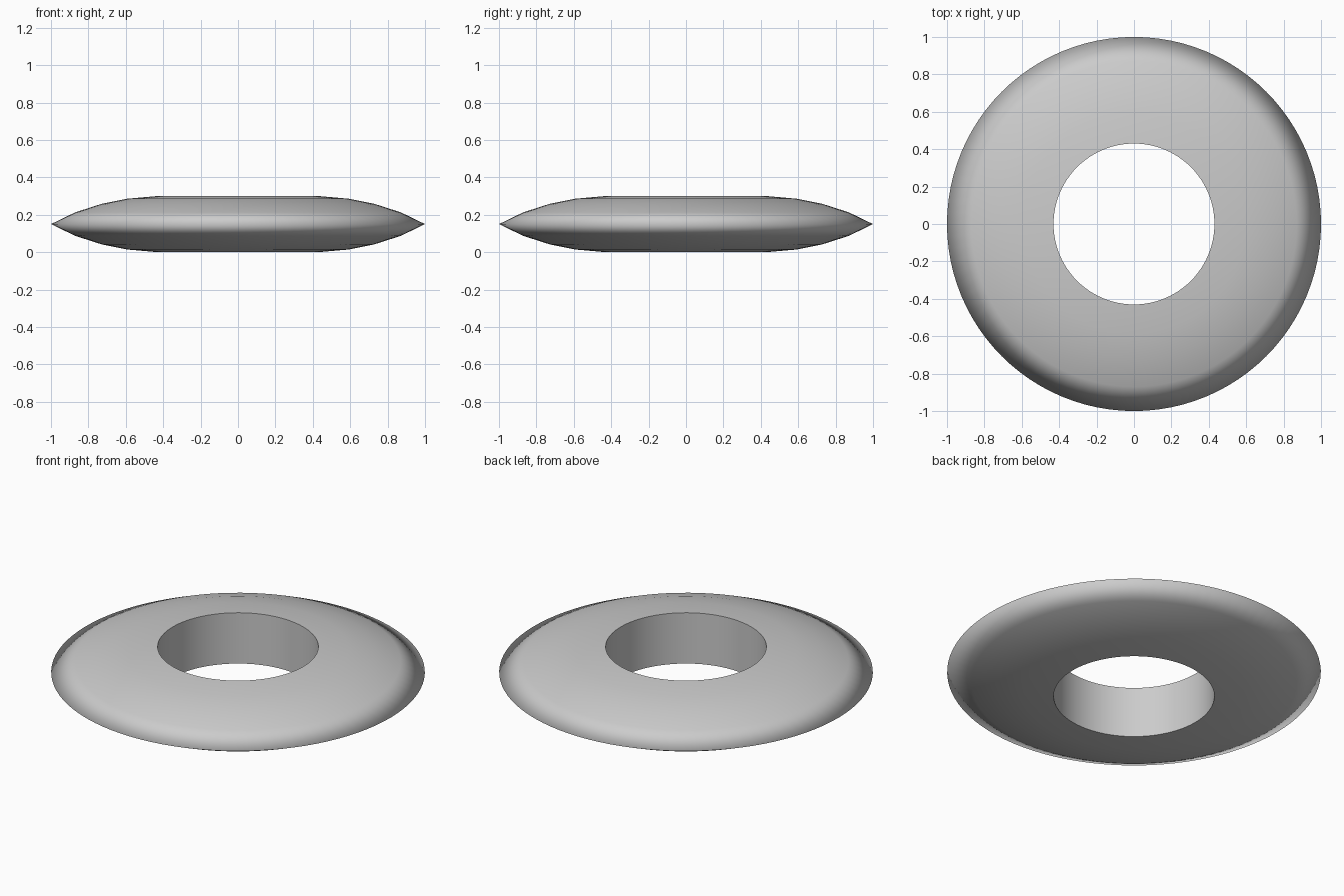
import bpy, bmesh, math

if "Cube" in bpy.data.objects:
    bpy.data.objects.remove(bpy.data.objects["Cube"])

SEGMENTS = 96
MID = 0.15   # height of the outer rim

# Upper half of the lens-shaped cross-section: (radius, height above rim level)
upper = [(0.43, 0.15), (0.59, 0.136), (0.73, 0.108), (0.87, 0.063)]
profile = ([(r, MID + h) for r, h in upper] + [(1.0, MID)]
           + [(r, MID - h) for r, h in reversed(upper)])

# Revolve the closed cross-section into a ring
bm = bmesh.new()
rings = []
for i in range(SEGMENTS):
    a = 2 * math.pi * i / SEGMENTS
    rings.append([bm.verts.new((r * math.cos(a), r * math.sin(a), z)) for r, z in profile])
n = len(profile)
for i in range(SEGMENTS):
    a, b = rings[i], rings[(i + 1) % SEGMENTS]
    for j in range(n):
        k = (j + 1) % n
        bm.faces.new((a[j], a[k], b[k], b[j])).smooth = True
bmesh.ops.recalc_face_normals(bm, faces=bm.faces)

# Crisp edges around the hole, soft shading over the outer rim
for i in range(SEGMENTS):
    for j in (0, n - 1):
        bm.edges.get((rings[i][j], rings[(i + 1) % SEGMENTS][j])).smooth = False

mesh = bpy.data.meshes.new("ring_disc")
bm.to_mesh(mesh)
bm.free()
ring = bpy.data.objects.new("ring_disc", mesh)
bpy.context.collection.objects.link(ring)
